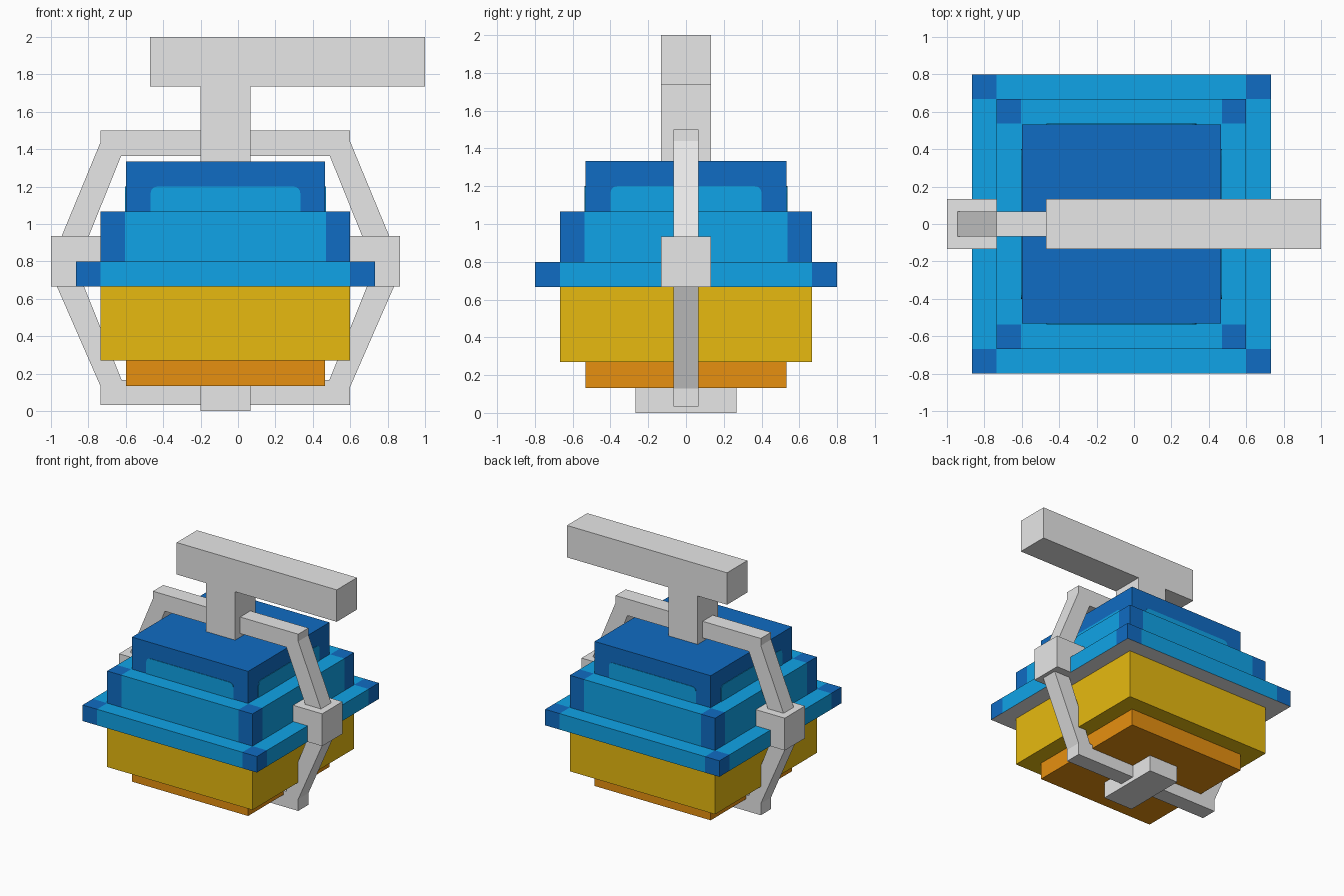
import bpy, bmesh, math
from mathutils import Vector

if "Cube" in bpy.data.objects:
    bpy.data.objects.remove(bpy.data.objects["Cube"])

CX = -0.067  # centre line of the body


def mat(name, rgb):
    m = bpy.data.materials.new(name)
    m.diffuse_color = (*rgb, 1)
    m.use_nodes = True
    m.node_tree.nodes["Principled BSDF"].inputs["Base Color"].default_value = m.diffuse_color
    return m


GREY = mat("light grey", (0.8, 0.8, 0.8))
LIGHT = mat("light blue", (0.005, 0.371, 0.8))
DARK = mat("dark blue", (0.005, 0.15, 0.546))
YELLOW = mat("yellow", (0.8, 0.49, 0.005))
ORANGE = mat("orange", (0.8, 0.28, 0.005))


def finish(bm, name, mats):
    bmesh.ops.recalc_face_normals(bm, faces=bm.faces)
    me = bpy.data.meshes.new(name)
    bm.to_mesh(me)
    bm.free()
    for m in mats:
        me.materials.append(m)
    ob = bpy.data.objects.new(name, me)
    bpy.context.collection.objects.link(ob)
    return ob


def box_bm(x0, x1, hy, z0, z1):
    bm = bmesh.new()
    bmesh.ops.create_cube(bm, size=1)
    for v in bm.verts:
        v.co = ((x0 + x1) / 2 + v.co.x * (x1 - x0), v.co.y * 2 * hy,
                (z0 + z1) / 2 + v.co.z * (z1 - z0))
    return bm


def box(name, x0, x1, hy, z0, z1, m):
    return finish(box_bm(x0, x1, hy, z0, z1), name, [m])


def cornered_box(name, hx, hy, z0, z1, c, under):
    """Light box with dark corner columns, cut into the faces."""
    bm = box_bm(CX - hx, CX + hx, hy, z0, z1)
    for axis, mid, h in ((0, CX, hx - c), (1, 0, hy - c)):
        for s in (-1, 1):
            co, no = Vector((0, 0, 0)), Vector((0, 0, 0))
            co[axis], no[axis] = mid + s * h, 1
            bmesh.ops.bisect_plane(bm, geom=bm.verts[:] + bm.edges[:] + bm.faces[:],
                                   plane_co=co, plane_no=no)
    for f in bm.faces:
        p = f.calc_center_median()
        corner = abs(p.x - CX) > hx - c and abs(p.y) > hy - c
        f.material_index = 2 if p.z < z0 + 1e-4 else int(corner)
    return finish(bm, name, [LIGHT, DARK, under])


def prism(name, pts, to3d, depth, m):
    """Extrude a flat profile along the depth vector."""
    bm = bmesh.new()
    f = bm.faces.new([bm.verts.new(to3d(*p)) for p in pts])
    r = bmesh.ops.extrude_face_region(bm, geom=[f])
    bmesh.ops.translate(bm, vec=depth,
                        verts=[v for v in r["geom"] if isinstance(v, bmesh.types.BMVert)])
    return finish(bm, name, [m])


# Stepped body
box("lower_base", CX - 0.533, CX + 0.533, 0.533, 0.133, 0.27, ORANGE)
box("main_base", CX - 0.667, CX + 0.667, 0.667, 0.27, 0.667, YELLOW)
cornered_box("brim", 0.8, 0.8, 0.667, 0.8, 0.133, GREY)
cornered_box("middle_tier", 0.667, 0.667, 0.8, 1.067, 0.129, DARK)
box("top_tier", CX - 0.533, CX + 0.533, 0.533, 1.067, 1.333, DARK)

# Round-topped panels on the four sides of the top tier
r, hw, zt = 0.035, 0.4, 1.2
arc = [(hw - r + r * math.cos(a), zt - r + r * math.sin(a))
       for a in (i * math.pi / 8 for i in range(5))]
panel = [(-hw, 1.067), (hw, 1.067)] + arc + [(-u, z) for u, z in reversed(arc)]
for s, side in ((-1, "front"), (1, "back")):
    prism(side + "_panel", panel, lambda u, z: (CX + u, s * 0.533, z),
          (0, s * 0.004, 0), LIGHT)
for s, side in ((-1, "left"), (1, "right")):
    prism(side + "_panel", panel, lambda u, z: (CX + s * 0.533, u, z),
          (s * 0.004, 0, 0), LIGHT)

# Handle, stem and foot
box("handle", -0.47, 1.0, 0.133, 1.735, 2.0, GREY)
box("stem", -0.2, 0.067, 0.133, 1.333, 1.735, GREY)
box("foot", -0.2, 0.067, 0.267, 0, 0.134, GREY)

# Bent arms and side joints, mirrored left and right
upper = [(0, 1.5), (0.667, 1.5), (0.667, 1.44), (0.878, 0.93),
         (0.733, 0.93), (0.558, 1.363), (0, 1.363)]
lower = [(0, 0.033), (0.667, 0.033), (0.667, 0.13), (0.903, 0.67),
         (0.758, 0.67), (0.555, 0.165), (0, 0.165)]
for s, side in ((-1, "left"), (1, "right")):
    for name, pts in (("upper", upper), ("lower", lower)):
        prism(f"{side}_{name}_arm", pts, lambda u, z: (CX + s * u, -0.067, z),
              (0, 0.134, 0), GREY)
    xa, xb = sorted((CX + s * 0.667, CX + s * 0.933))
    box(side + "_joint", xa, xb, 0.133, 0.667, 0.935, GREY)
